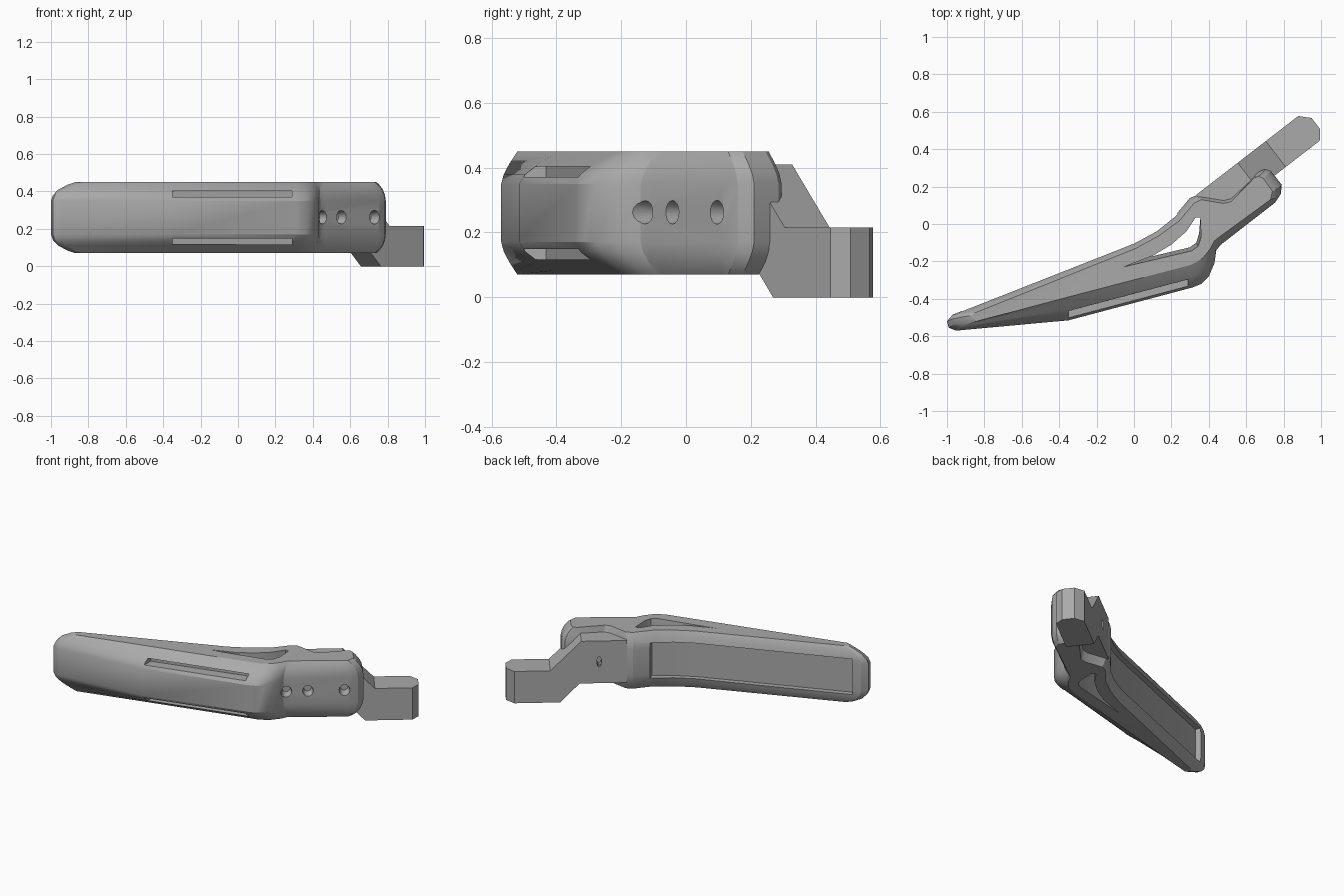
import bpy, bmesh, math
from mathutils import Vector

if "Cube" in bpy.data.objects:
    bpy.data.objects.remove(bpy.data.objects["Cube"])

grey = bpy.data.materials.new("mid_grey")
grey.use_nodes = True
colour = (0.4, 0.4, 0.4, 1)
grey.diffuse_color = colour
grey.node_tree.nodes["Principled BSDF"].inputs["Base Color"].default_value = colour


def loft(name, rings):
    """Skin a stack of equal closed rings and cap both ends."""
    bm = bmesh.new()
    loops = [[bm.verts.new(p) for p in ring] for ring in rings]
    n = len(loops[0])
    for a, b in zip(loops, loops[1:]):
        for i in range(n):
            j = (i + 1) % n
            bm.faces.new((a[i], a[j], b[j], b[i]))
    bm.faces.new(loops[0][::-1])
    bm.faces.new(loops[-1])
    bmesh.ops.recalc_face_normals(bm, faces=bm.faces)
    mesh = bpy.data.meshes.new(name)
    bm.to_mesh(mesh)
    bm.free()
    mesh.materials.append(grey)
    ob = bpy.data.objects.new(name, mesh)
    bpy.context.collection.objects.link(ob)
    return ob


def prism(name, outline, z0, z1):
    return loft(name, [[(x, y, z) for x, y in outline] for z in (z0, z1)])


def drill(name, start, direction, depth, r0, r1, tall=1.0, sides=16):
    """Tapered hole cutter along a horizontal direction."""
    d = Vector(direction).normalized()
    side = Vector((-d.y, d.x, 0))
    rings = []
    for t, r in ((-0.04, r0), (depth, r1)):
        c = Vector(start) + d * t
        rings.append([c + side * r * math.cos(a) + Vector((0, 0, r * tall * math.sin(a)))
                      for a in (math.tau * i / sides for i in range(sides))])
    return loft(name, rings)


def select(ob):
    bpy.ops.object.select_all(action="DESELECT")
    bpy.context.view_layer.objects.active = ob
    ob.select_set(True)


def combine(target, tool, operation="DIFFERENCE"):
    m = target.modifiers.new("combine", "BOOLEAN")
    m.operation, m.solver, m.object = operation, "EXACT", tool
    select(target)
    bpy.ops.object.modifier_apply(modifier=m.name)
    bpy.data.objects.remove(tool)


# Plan of the guard: each full-width point with its inset on the top and bottom
front = [(-1, -.52, .13, .03), (-.99, -.555, .13, .05), (-.95, -.57, .11, .05),
         (-.35, -.515, -.02, .12), (.31, -.34, -.01, .12), (.36, -.32, -.02, .12),
         (.40, -.28, -.03, .10), (.43, -.21, -.02, .08), (.44, -.14, -.01, .05),
         (.465, -.11, -.01, .04)]
arm = [(.755, .115, -.06, -.01), (.785, .16, -.055, -.03), (.79, .21, -.05, -.035),
       (.73, .285, -.04, -.04), (.70, .295, -.035, -.04), (.66, .275, -.02, -.03)]
back = [(.52, .15, 0, -.03), (.48, .14, 0, -.03), (.35, .16, .01, -.03),
        (.30, .14, .02, -.03), (.22, .045, .02, -.03), (.12, -.035, .01, -.03),
        (0, -.10, .01, -.03), (-.97, -.485, .12, .01)]
plan = front + arm + back

# Ends are rounded (inset along x), long edges nearly straight chamfers (inset along y)
low, high = .07, .45
steps = [(0, 1, 1), (.012, .72, .84), (.04, .3, .48), (.07, .08, .16), (.1, 0, 0)]
levels = ([(low + h, fx, fy) for h, fx, fy in steps]
          + [(high - h, fx, fy) for h, fx, fy in reversed(steps)])
guard = loft("hand_guard", [[(x + ix * fx, y + iy * fy, z) for x, y, ix, iy in plan]
                            for z, fx, fy in levels])

# Triangular window through the guard, its front wall sloping in to the middle
window_front = [(-.07, -.235), (.31, -.145), (.345, -.12), (.36, -.07)]
window_back = [(.355, .035), (.33, .035), (.28, -.04), (.2, -.11), (.1, -.17)]
combine(guard, loft("window", [
    [(x - s * .6, y + s, z) for x, y in window_front] + [(x, y, z) for x, y in window_back]
    for z, s in ((.05, 0), (.26, .02), (.47, 0))]))

# Long shallow panel sunk in the back
panel = [(.235, .045), (.2, .022), (.12, -.035), (0, -.1), (-.92, -.465)]
combine(guard, prism("panel", [(x + .013, y - .035) for x, y in panel]
                     + [(x - .03, y + .08) for x, y in reversed(panel)], .14, .38))

# Two slots along the sloped front edges
slot = [(-.35, -.6), (.29, -.43), (.29, -.26), (-.35, -.432)]
for z in (.133, .387):
    combine(guard, prism("slot", slot, z - .016, z + .016))

# Row of bolt holes in the arm
into = (-.61, .79, 0)
for x, y in ((.455, -.13), (.555, -.045), (.73, .095)):
    combine(guard, drill("bolt_hole", (x, y, .262), into, .06, .04, .024, 1.1))

# Cranked mounting bracket: plan runs along u, with n across it
u_dir, n_dir = Vector((.79, .61, 0)), Vector((-.61, .79, 0))


def at(u, n, z):
    return u_dir * u + n_dir * n + Vector((0, 0, z))


side = [(.36, .125), (.65, .125), (.77, 0), (1.04, 0), (1.04, .215),
        (.83, .215), (.64, .41), (.36, .41)]
bracket = loft("mounting_bracket", [[at(u, n, z) for u, z in side] for n in (-.255, -.08)])

# Pointed tip of the bracket
tip = [(1.03, -.255), (1.06, -.255), (1.10, -.207), (1.10, -.132), (1.05, -.08), (1.03, -.08)]
combine(bracket, loft("bracket_tip", [[at(u, n, z) for u, n in tip] for z in (0, .215)]),
        "UNION")

# Upright adjustment slot in the bracket
combine(bracket, drill("adjust_slot", at(.53, -.08, .27), -n_dir, .06, .014, .014, 2.6))

for ob in (guard, bracket):
    select(ob)
    bpy.ops.object.shade_smooth_by_angle(angle=math.radians(25))
